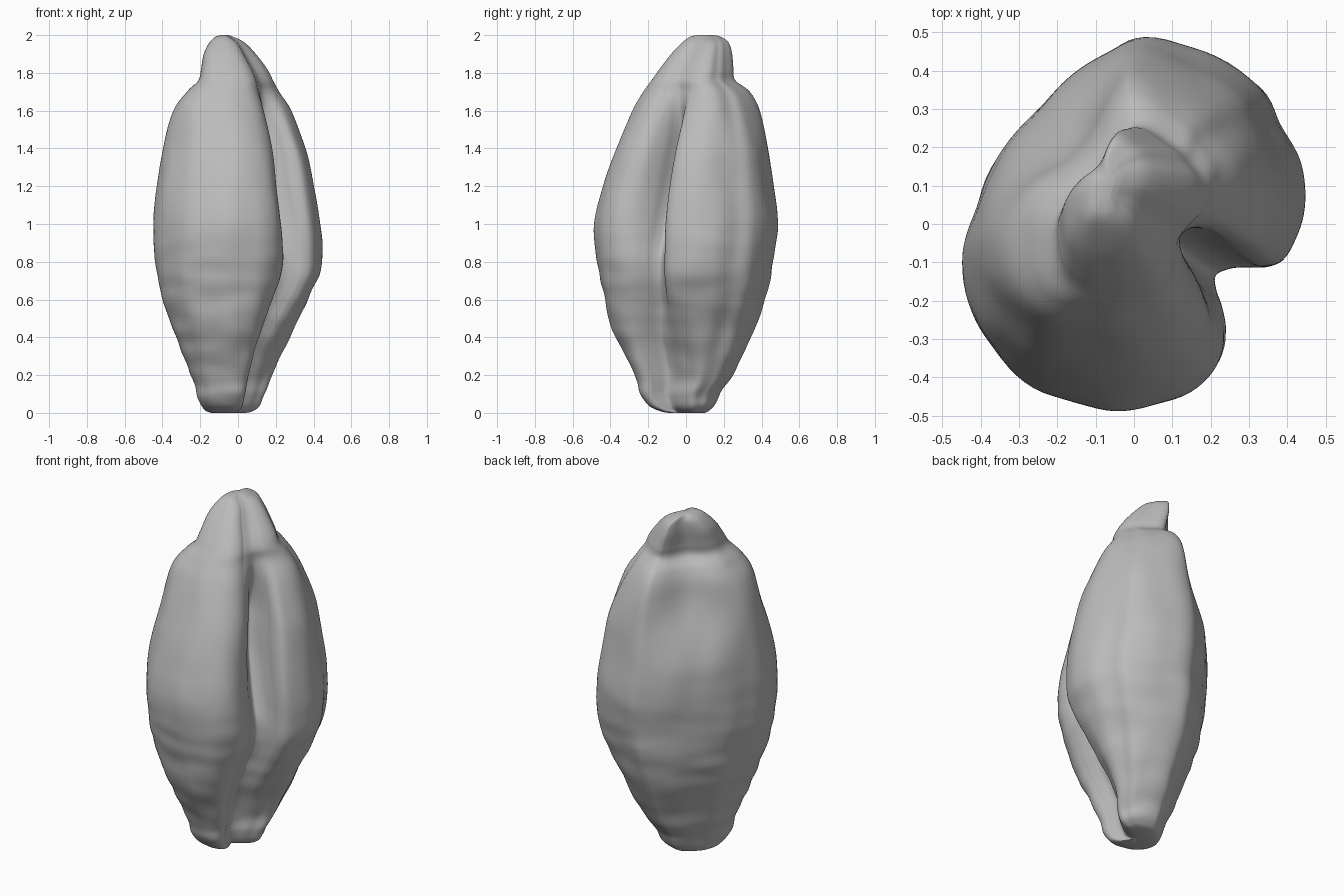
import bpy
import bmesh
import math
from mathutils import Vector, noise

SIDES = 140   # points round each cross-section
RINGS = 150   # cross-sections from base to tip

cube = bpy.data.objects.get("Cube")
if cube:
    bpy.data.objects.remove(cube, do_unlink=True)

# Kidney-shaped cross-section, in hundredths, counter-clockwise from the groove
SECTION = [(13, -7), (19, -6), (27, -8), (33, -10.5), (39, -9.5), (43, -2), (44.5, 7),
           (43, 17), (38, 27), (33, 37), (19, 45), (3, 49), (-6, 46), (-16, 39),
           (-28, 27), (-37, 15), (-42, 2), (-44.5, -10), (-42, -23), (-36, -34),
           (-26, -43), (-12, -47.5), (0, -49), (13, -45.5), (21, -38), (23.5, -29),
           (20, -19), (15, -12)]
FRONT_LIP, BACK_LIP = 25, 4   # section points on either side of the groove

# Extents up the grain, in hundredths: height, min x, max x, min y, max y
LEVELS = [(0, -14, 5, -9, 10), (1, -17, 9, -14, 12), (4, -19.5, 13, -20, 15),
          (10, -22, 16, -24, 18), (20, -25, 20, -27, 25), (40, -33, 29, -37, 34),
          (60, -40, 38, -43, 42), (80, -44, 44.5, -47, 46), (100, -44.5, 43.5, -48.5, 48.5),
          (120, -43, 40, -44, 46.5), (140, -40, 36, -37, 44), (160, -34, 29, -28, 40),
          (170, -27, 23, -22, 35), (176, -21, 19.5, -18, 27), (182, -19.5, 16, -14, 26),
          (190, -18, 10, -8, 25), (196, -15, 4, -2, 23), (199, -12, -2, 2, 19),
          (200, -9, -5, 6, 15)]


def catmull(a, b, c, d, t):
    return 0.5 * (2 * b + (c - a) * t + (2 * a - 5 * b + 4 * c - d) * t * t
                  + (3 * b - a - 3 * c + d) * t ** 3)


def section_point(s):
    """Smooth closed section, normalised to the range -1 to 1."""
    n = len(SECTION)
    i = int(s)
    p = [Vector(SECTION[(i + k) % n]) for k in (-1, 0, 1, 2)]
    q = catmull(*p, s - i)
    return Vector((q.x / 44.5, q.y / 49))


def level_at(v):
    """Extents at a fraction of the way through the level list."""
    n = len(LEVELS) - 1
    i = min(int(v * n), n - 1)
    p = [Vector(LEVELS[max(0, min(n, i + k))]) for k in (-1, 0, 1, 2)]
    return catmull(*p, v * n - i) / 100


def smooth(a, b, x):
    t = max(0, min(1, (x - a) / (b - a)))
    return t * t * (3 - 2 * t)


def push(p, centre, spread, amount):
    """Offset a section point, fading with distance from a centre."""
    return Vector(amount) * math.exp(-(p - Vector(centre)).length_squared / spread)


def grain_point(u, v):
    z, x0, x1, y0, y1 = level_at(v)
    n = len(SECTION)
    p = section_point(u * n)
    base = 1 - smooth(0.1, 0.75, z)
    tip = smooth(1.35, 1.75, z)
    # The groove is shallow in the lower half and closes at the tip
    across = ((u * n - FRONT_LIP) % n) / ((BACK_LIP - FRONT_LIP) % n)
    if across < 1:
        chord = section_point(FRONT_LIP).lerp(section_point(BACK_LIP), across)
        fill = 0.5 * (1 - smooth(0.7, 1.25, z)) + 0.2 * base + 0.92 * smooth(1.4, 1.78, z)
        p = p.lerp(chord, fill)
    p = (p
         # The groove swings aside at the base
         + push(p, (0.45, -0.35), 0.2, (-0.3, -0.04)) * base
         + push(p, (0.9, -0.15), 0.15, (-0.2, 0.2)) * base
         # The tip is a wedge: flat at the back, square at the side
         + push(p, (0.8, -0.2), 0.2, (-0.08, 0.05)) * tip
         + push(p, (0.65, 0.75), 0.2, (-0.1, -0.08)) * tip
         + push(p, (-0.6, 0.6), 0.3, (0.2, -0.2)) * smooth(1.15, 1.6, z)
         + push(p, (-0.75, -0.75), 0.2, (-0.1, -0.1)) * tip)
    x = (x0 + x1) / 2 + p.x * (x1 - x0) / 2
    y = (y0 + y1) / 2 + p.y * (y1 - y0) / 2
    # Wrinkles run across the lower half, soft ridges run along the upper half
    low = 1 - smooth(0.6, 1.2, z)
    wrinkle = noise.noise(Vector((x * 4, y * 4, z * 12))) * low
    ridge = noise.noise(Vector((x * 8, y * 8, z * 3 + 5)))
    bump = (0.009 * wrinkle + 0.008 * ridge) * smooth(0, 0.1, z) * (1 - smooth(1.85, 2, z))
    out = p.normalized() * bump
    return (x + out.x, y + out.y, max(0, min(2, z)))


# Grain skin, lofted through the cross-sections
bm = bmesh.new()
rings = [[bm.verts.new(grain_point(s / SIDES, r / (RINGS - 1))) for s in range(SIDES)]
         for r in range(RINGS)]
for low_ring, high_ring in zip(rings, rings[1:]):
    for s in range(SIDES):
        t = (s + 1) % SIDES
        bm.faces.new((low_ring[s], low_ring[t], high_ring[t], high_ring[s]))

# Blunt base and tip
bm.faces.new(rings[0][::-1])
bm.faces.new(rings[-1])
bmesh.ops.triangulate(bm, faces=[f for f in bm.faces if len(f.verts) > 4])
bmesh.ops.recalc_face_normals(bm, faces=bm.faces)

mesh = bpy.data.meshes.new("grain")
bm.to_mesh(mesh)
bm.free()
grain = bpy.data.objects.new("grain", mesh)
bpy.context.collection.objects.link(grain)

# Plain grey husk
husk = bpy.data.materials.new("husk_grey")
husk.use_nodes = True
colour = (0.5, 0.5, 0.5, 1)
husk.diffuse_color = colour
husk.node_tree.nodes["Principled BSDF"].inputs["Base Color"].default_value = colour
mesh.materials.append(husk)

bpy.context.view_layer.objects.active = grain
grain.select_set(True)
bpy.ops.object.shade_smooth_by_angle(angle=math.radians(60))
